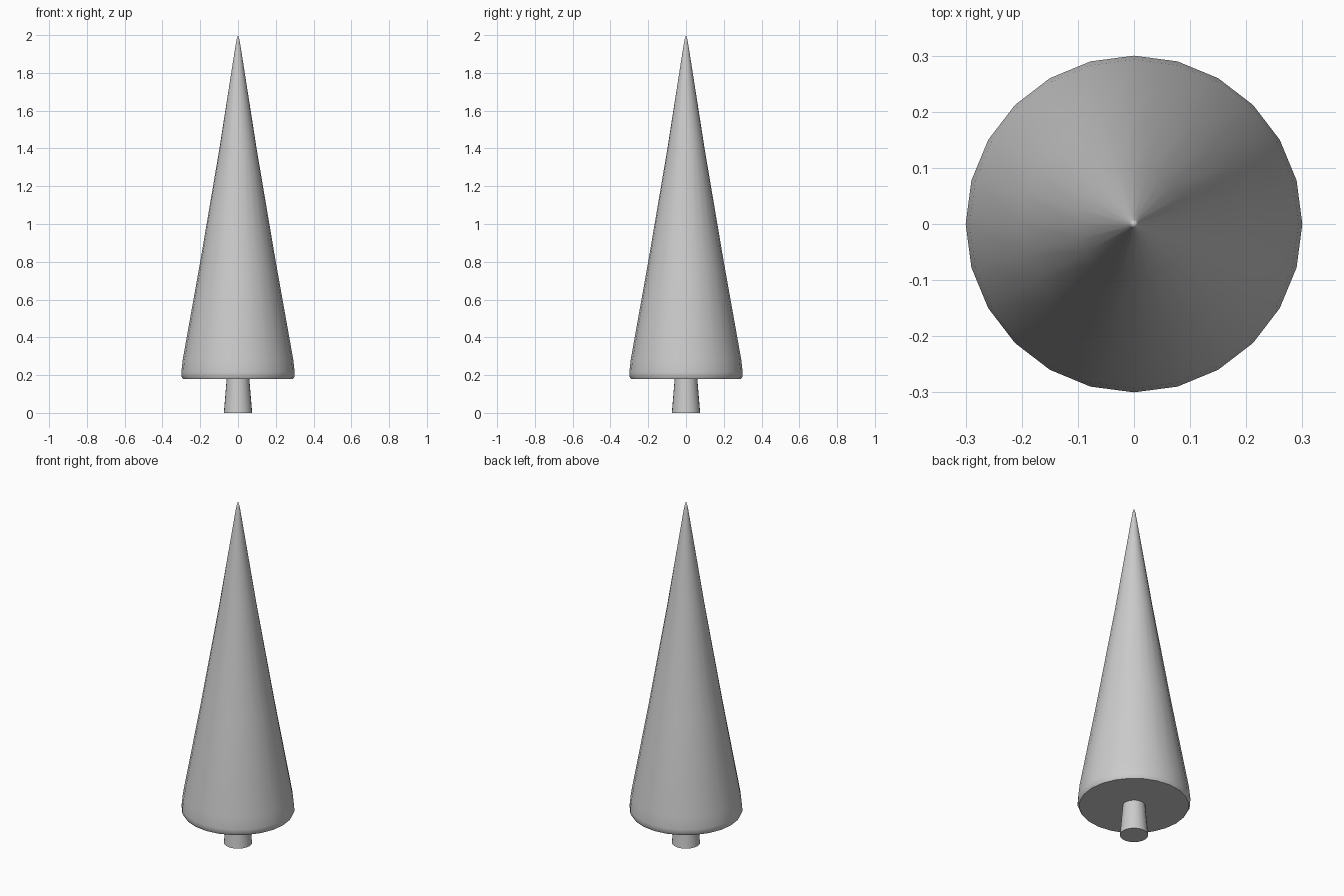
import bpy, bmesh, math

if "Cube" in bpy.data.objects:
    bpy.data.objects.remove(bpy.data.objects["Cube"])


def lathe(name, profile, sides):
    """Revolve (radius, z) points about z; zero radius makes a pole, open ends are capped."""
    bm = bmesh.new()
    rings = []
    for r, z in profile:
        if r == 0:
            rings.append([bm.verts.new((0, 0, z))] * sides)
        else:
            rings.append([bm.verts.new((r * math.cos(math.tau * i / sides),
                                        r * math.sin(math.tau * i / sides), z))
                          for i in range(sides)])
    for low, high in zip(rings, rings[1:]):
        for i in range(sides):
            j = (i + 1) % sides
            quad = [low[i], low[j], high[j], high[i]]
            bm.faces.new(list(dict.fromkeys(quad)))
    bm.faces.new(rings[0][::-1])
    if profile[-1][0] > 0:
        bm.faces.new(rings[-1])
    mesh = bpy.data.meshes.new(name)
    bm.to_mesh(mesh)
    bm.free()
    obj = bpy.data.objects.new(name, mesh)
    bpy.context.collection.objects.link(obj)
    bpy.ops.object.select_all(action='DESELECT')
    obj.select_set(True)
    bpy.context.view_layer.objects.active = obj
    bpy.ops.object.shade_smooth_by_angle(angle=math.radians(40))
    return obj


# Tall cone of foliage with a softened lower rim and tip
lathe("foliage", [(0.292, 0.18), (0.30, 0.195), (0.30, 0.215), (0.293, 0.28),
                  (0.20, 0.80), (0.10, 1.39), (0.017, 1.92), (0.008, 1.975), (0, 2.0)], 24)

# Short tapered trunk, tucked just inside the foliage
lathe("trunk", [(0.075, 0), (0.059, 0.19)], 24)
